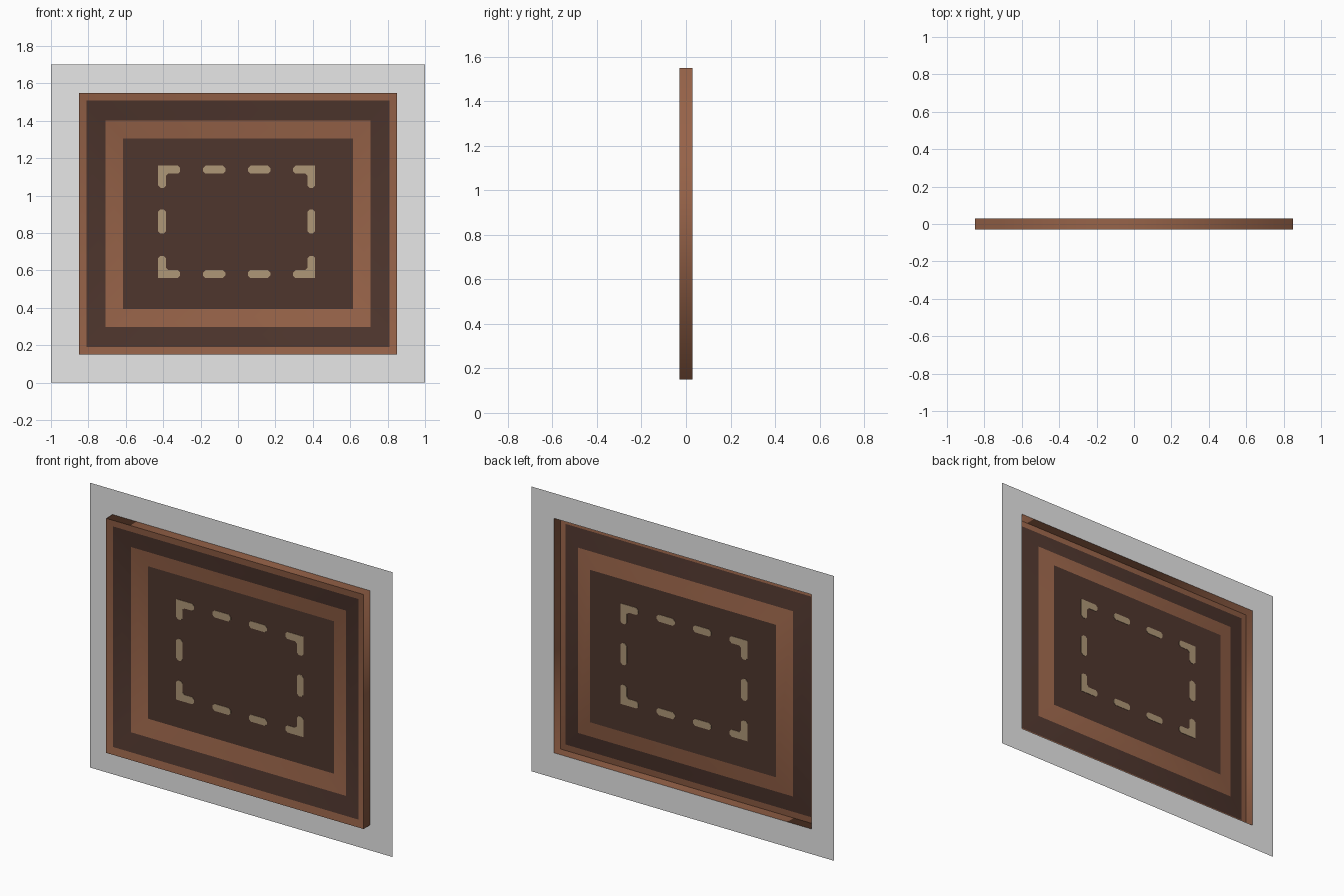
import bpy, bmesh

if "Cube" in bpy.data.objects:
    bpy.data.objects.remove(bpy.data.objects["Cube"])


def material(name, rgb):
    m = bpy.data.materials.new(name)
    m.diffuse_color = (*rgb, 1)
    m.use_nodes = True
    m.node_tree.nodes["Principled BSDF"].inputs["Base Color"].default_value = m.diffuse_color
    return m


GREY = material("wall_grey", (0.8, 0.8, 0.8))
BROWN = material("light_brown", (0.31, 0.125, 0.066))
DARK = material("dark_brown", (0.078, 0.037, 0.027))
TAN = material("tan", (0.43, 0.31, 0.185))

CZ = 0.85       # height of the centre
BACK = 0.03     # depth of the wall plane


def make_object(name, bm, mats, smooth=False):
    me = bpy.data.meshes.new(name)
    bm.to_mesh(me)
    bm.free()
    for m in mats:
        me.materials.append(m)
    for p in me.polygons:
        p.use_smooth = smooth
    ob = bpy.data.objects.new(name, me)
    bpy.context.collection.objects.link(ob)
    return ob


def rings(name, levels, mats, indices, smooth=False):
    """Bands between nested rectangles (half width, half height, depth), outer first."""
    bm = bmesh.new()
    loops = [[bm.verts.new((sx * w, y, CZ + sz * h))
              for sx, sz in ((-1, -1), (1, -1), (1, 1), (-1, 1))]
             for w, h, y in levels]
    for k, (a, b) in enumerate(zip(loops, loops[1:])):
        for i in range(4):
            j = (i + 1) % 4
            f = bm.faces.new((a[i], a[j], b[j], b[i]))
            f.material_index = indices[k]
    return make_object(name, bm, mats, smooth)


def plate(name, pts, y0, y1, mat):
    """Thin plate from an outline in x, z."""
    bm = bmesh.new()
    f = bm.faces.new([bm.verts.new((x, y0, z)) for x, z in pts])
    r = bmesh.ops.extrude_face_region(bm, geom=[f])
    for v in r["geom"]:
        if isinstance(v, bmesh.types.BMVert):
            v.co.y = y1
    bmesh.ops.recalc_face_normals(bm, faces=bm.faces)
    return make_object(name, bm, [mat])


# Wall sheet with an opening behind the frame
rings("wall_sheet", [(1.0, 0.85, BACK), (0.85, 0.70, BACK)], [GREY], [0])

# Outer frame walls, open at the back
rings("frame_sides", [(0.85, 0.70, BACK), (0.85, 0.70, -0.03)], [BROWN], [0], True)


# Sloping frame face with alternating colour bands
def level(t):
    return (0.85 - 0.235 * t, 0.70 - 0.245 * t, -0.03 + 0.058 * t)


rings("frame_slope", [level(t) for t in (0, 0.17, 0.6, 1)],
      [BROWN, DARK], [0, 1, 0], True)

# Central picture panel
bm = bmesh.new()
w, h, y = level(1)
bm.faces.new([bm.verts.new((sx * w, y, CZ + sz * h))
              for sx, sz in ((-1, -1), (1, -1), (1, 1), (-1, 1))])
make_object("picture_panel", bm, [DARK])

# Tan dashed rectangle: rounded dashes and L-shaped corners
Y0, Y1 = 0.026, 0.030
MX, MZ, HW, HH, T = -0.007, 0.86, 0.42, 0.30, 0.042


def dash(name, x0, x1, z0, z1):
    c = 0.013
    plate(name, [(x0 + c, z0), (x1 - c, z0), (x1, z0 + c), (x1, z1 - c),
                 (x1 - c, z1), (x0 + c, z1), (x0, z1 - c), (x0, z0 + c)], Y0, Y1, TAN)


for s, side in ((-1, "left"), (1, "right")):
    a, b = sorted((MX + s * HW, MX + s * (HW - T)))
    dash("dash_" + side, a, b, 0.797, 0.927)
    for v, end in ((-1, "bottom"), (1, "top")):
        # Straight dash on the horizontal run
        a, b = sorted((MZ + v * HH, MZ + v * (HH - T)))
        dash(f"dash_{end}_{side}", MX + s * 0.06, MX + s * 0.06 + s * 0.12, a, b) if s > 0 else \
            dash(f"dash_{end}_{side}", MX - 0.18, MX - 0.06, a, b)
        # Corner piece
        L, c = 0.118, 0.012
        outline = [(0, 0), (L - c, 0), (L, c), (L, T - c), (L - c, T), (T + c, T),
                   (T, T + c), (T, L - c), (T - c, L), (c, L), (0, L - c)]
        plate(f"corner_{end}_{side}",
              [(MX + s * (HW - p), MZ + v * (HH - q)) for p, q in outline], Y0, Y1, TAN)
